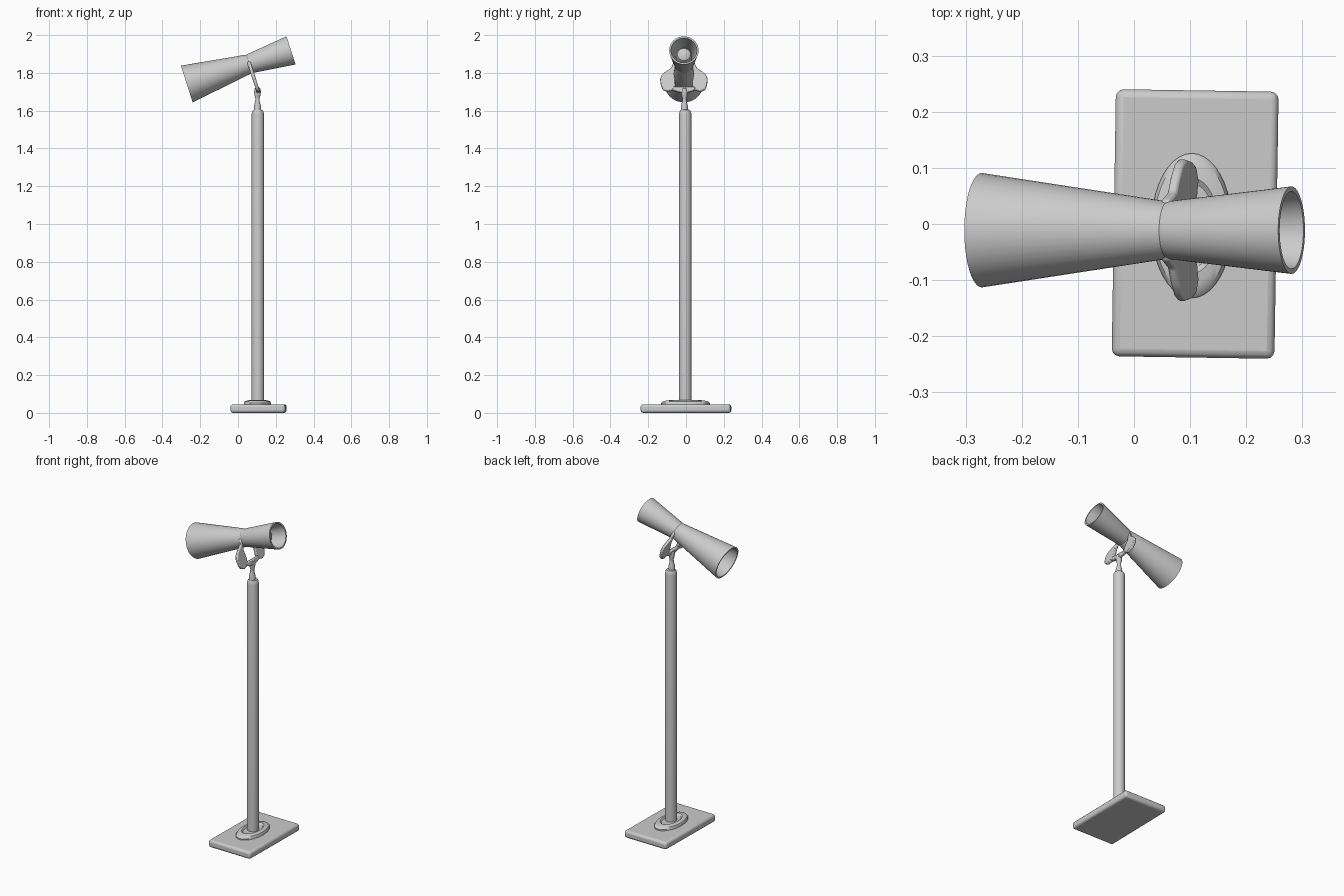
import bpy, bmesh, math
from mathutils import Matrix, Vector

if "Cube" in bpy.data.objects:
    bpy.data.objects.remove(bpy.data.objects["Cube"])

PX, PY = 0.105, -0.004          # pole axis
TILT = math.atan2(0.178, 0.552)  # lamp head pitch
WAIST = Vector((0.06, -0.011, 1.848))


def finish(name, bm, matrix=None, angle=35):
    bmesh.ops.recalc_face_normals(bm, faces=bm.faces)
    me = bpy.data.meshes.new(name)
    bm.to_mesh(me)
    bm.free()
    ob = bpy.data.objects.new(name, me)
    bpy.context.collection.objects.link(ob)
    if matrix:
        ob.matrix_world = matrix
    bpy.context.view_layer.objects.active = ob
    for o in bpy.context.selected_objects:
        o.select_set(False)
    ob.select_set(True)
    bpy.ops.object.shade_smooth_by_angle(angle=math.radians(angle))
    return ob


def lathe(name, profile, matrix, sides=32, sx=1.0, sy=1.0, closed=False):
    """Revolve (radius, height) points around local z."""
    bm = bmesh.new()
    rings = []
    for r, z in profile:
        rings.append([bm.verts.new((sx * r * math.cos(a), sy * r * math.sin(a), z))
                      for a in (2 * math.pi * i / sides for i in range(sides))])
    pairs = list(zip(rings, rings[1:]))
    if closed:
        pairs.append((rings[-1], rings[0]))
    else:
        bm.faces.new(rings[0])
        bm.faces.new(rings[-1])
    for a, b in pairs:
        for i in range(sides):
            j = (i + 1) % sides
            bm.faces.new((a[i], a[j], b[j], b[i]))
    return finish(name, bm, matrix)


def plate(name, outline, thick, matrix):
    """Extrude a (y, z) outline along local x, centred."""
    bm = bmesh.new()
    face = bm.faces.new([bm.verts.new((-thick / 2, y, z)) for y, z in outline])
    ext = bmesh.ops.extrude_face_region(bm, geom=[face])
    verts = [v for v in ext["geom"] if isinstance(v, bmesh.types.BMVert)]
    bmesh.ops.translate(bm, verts=verts, vec=(thick, 0, 0))
    return finish(name, bm, matrix)


def bevel(ob, width, segments=3):
    m = ob.modifiers.new("bevel", "BEVEL")
    m.width, m.segments = width, segments


# Rectangular foot
bm = bmesh.new()
bmesh.ops.create_cube(bm, size=1, matrix=Matrix.Diagonal((0.29, 0.476, 0.045, 1)))
base = finish("base", bm, Matrix.Translation((0.109, 0, 0.0225)) @ Matrix.Rotation(math.radians(-0.9), 4, 'Z'))
bevel(base, 0.014)

# Stepped oval collar on the foot
lathe("oval_collar", [(1, 0.04), (1, 0.052), (0.93, 0.061), (0.8, 0.065), (0.66, 0.067), (0.58, 0.06), (0.4, 0.06)],
      Matrix.Translation((0.103, -0.003, 0)), 40, 0.072, 0.129)

# Pole with rounded top, then neck and knuckle
at_pole = Matrix.Translation((PX, PY, 0))
lathe("pole", [(0.033, 0.05), (0.033, 1.58), (0.031, 1.593), (0.025, 1.603), (0.014, 1.607)], at_pole)
lathe("neck", [(0.02, 1.60), (0.018, 1.625), (0.012, 1.65), (0.011, 1.665), (0.016, 1.68),
               (0.018, 1.70), (0.015, 1.717), (0.007, 1.724)],
      Matrix.Translation((PX - 0.002, PY - 0.004, 0)), 20)

# Double-cone shade, hollow at both ends
head = Matrix.Translation(WAIST) @ Matrix.Rotation(math.pi / 2 - TILT, 4, 'Y')
L, R, t = -0.348, 0.232, 0.009
lathe("shade", [(0.102, L), (0.052, -0.006), (0.050, 0), (0.052, 0.006), (0.078, R),
                (0.078 - t, R), (0.04, 0.01), (0.04, -0.01), (0.102 - t, L)], head, 40, closed=True)
lathe("shade_divider", [(0.045, -0.008), (0.045, 0.008)], head, 40)

# Bulb recessed in the narrow end
lathe("bulb", [(0.036, 0.0), (0.044, 0.12), (0.043, 0.145), (0.034, 0.162), (0.018, 0.17), (0.004, 0.172)], head, 28)

# Bracket: two flat wings hanging from the waist, in a plane square to the shade
bracket = Matrix.Translation(WAIST) @ Matrix.Rotation(-TILT, 4, 'Y')
wing = [(0.040, 0.015), (0.054, 0.012), (0.068, -0.025), (0.095, -0.042), (0.117, -0.062), (0.126, -0.085),
        (0.122, -0.120), (0.112, -0.144), (0.088, -0.156), (0.060, -0.148), (0.045, -0.125),
        (0.046, -0.09), (0.052, -0.055), (0.046, -0.025)]
for side, s in (("left", -1), ("right", 1)):
    w = plate("bracket_wing_" + side, [(s * y, z) for y, z in wing], 0.018, bracket)
    bevel(w, 0.005, 2)

# Cross bar joining wings to the knuckle
bar = plate("bracket_bar", [(-0.06, -0.128), (0.06, -0.128), (0.06, -0.148), (0.02, -0.160),
                            (-0.02, -0.160), (-0.06, -0.148)], 0.02, bracket)
bevel(bar, 0.005, 2)
